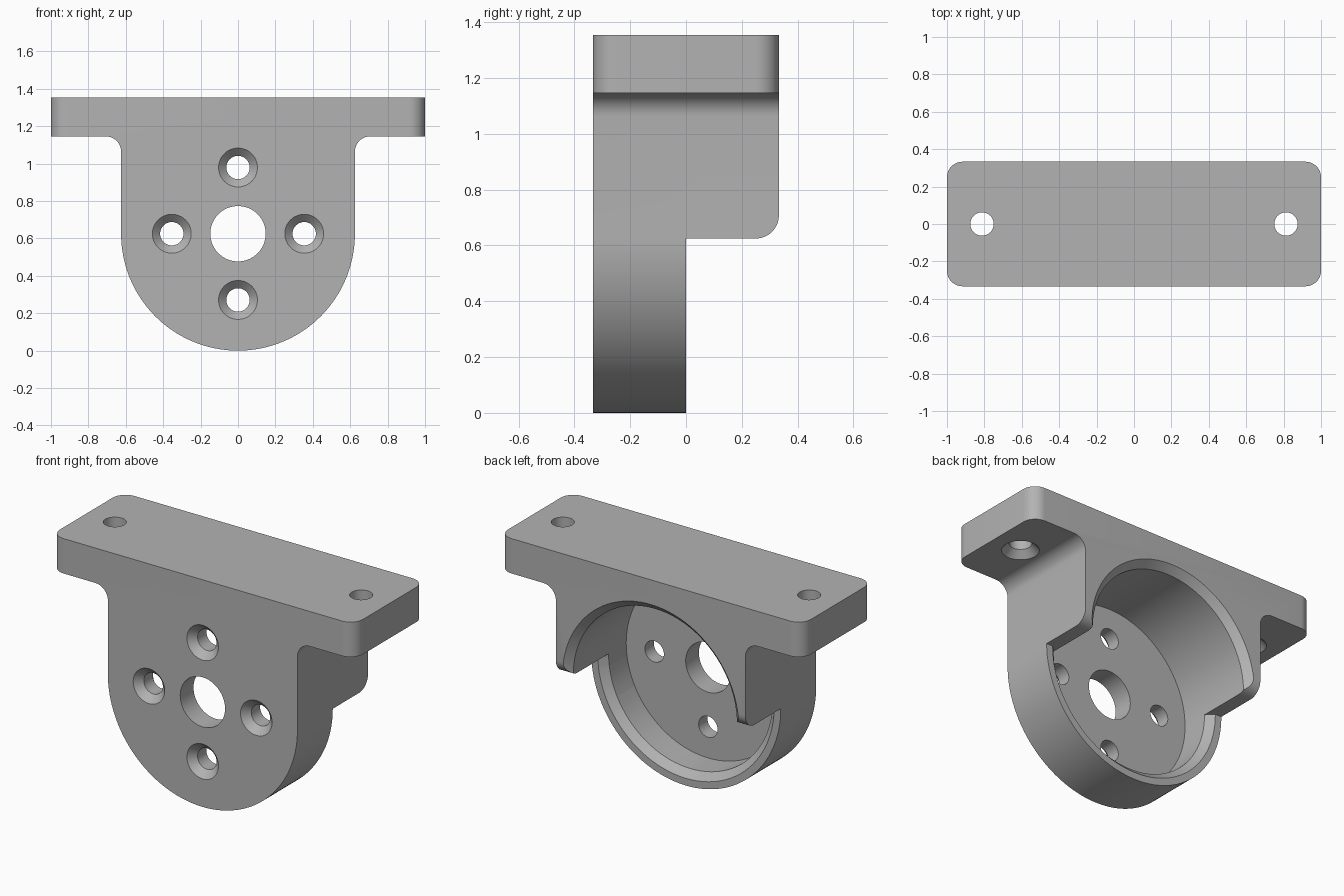
import bpy, bmesh
from math import sin, cos, pi, radians
from mathutils import Vector

cube = bpy.data.objects.get("Cube")
if cube:
    bpy.data.objects.remove(cube, do_unlink=True)

# Main sizes
HALF_W, HALF_D, TOP = 1.0, 0.333, 1.354
PLATE_Z, R, FILLET = 1.146, 0.625, 0.083
POCKET, FLOOR_Y, CHAMFER = 0.54, -0.208, 0.042
BOLT, SINK = 0.0625, 0.104


def arc(cx, cz, r, start, end, n):
    angles = [radians(start + (end - start) * i / n) for i in range(n + 1)]
    return [(cx + r * cos(a), cz + r * sin(a)) for a in angles]


def make_object(name, bm):
    bmesh.ops.recalc_face_normals(bm, faces=bm.faces)
    mesh = bpy.data.meshes.new(name)
    bm.to_mesh(mesh)
    bm.free()
    obj = bpy.data.objects.new(name, mesh)
    bpy.context.collection.objects.link(obj)
    return obj


def loft(bm, rings):
    """Join rings of equal length into a closed solid."""
    loops = [[bm.verts.new(p) for p in ring] for ring in rings]
    n = len(loops[0])
    for a, b in zip(loops, loops[1:]):
        for i in range(n):
            j = (i + 1) % n
            bm.faces.new((a[i], a[j], b[j], b[i]))
    bm.faces.new(loops[0])
    bm.faces.new(loops[-1])


def lathe(name, origin, axis, profile, n=48):
    """Solid of revolution from (distance, radius) pairs along an axis."""
    axis = Vector(axis)
    u = axis.orthogonal().normalized()
    v = axis.cross(u)
    bm = bmesh.new()
    loft(bm, [[Vector(origin) + axis * t + u * x + v * y
               for x, y in arc(0, 0, r, 0, 360, n)[:-1]] for t, r in profile])
    return make_object(name, bm)


# Bracket body: T-shaped outline with a round bottom, extruded front to back
right = arc(0, R, R, -90, 0, 40)
right += arc(R + FILLET, PLATE_Z - FILLET, FILLET, 180, 90, 10)
right += [(HALF_W, PLATE_Z), (HALF_W, TOP)]
outline = right + [(-x, z) for x, z in reversed(right[1:])]
bm = bmesh.new()
loft(bm, [[(x, y, z) for x, z in outline] for y in (-HALF_D, HALF_D)])
corners = [e for e in bm.edges
           if all(abs(v.co.x) > HALF_W - 0.001 for v in e.verts)
           and abs(e.verts[0].co.z - e.verts[1].co.z) > 0.1]
bmesh.ops.bevel(bm, geom=corners, offset=FILLET, segments=10,
                profile=0.5, affect='EDGES')
bracket = make_object("motor_bracket", bm)

cutters = []

# Step under the rear half, leaving legs with a rounded lower edge
step = [(0, -0.2), (0, R)] + arc(HALF_D - FILLET, R + FILLET, FILLET, -90, 0, 10)
step += [(HALF_D + 0.2, R + FILLET), (HALF_D + 0.2, -0.2)]
bm = bmesh.new()
loft(bm, [[(x, y, z) for y, z in step] for x in (-1.2, 1.2)])
cutters.append(make_object("step_cutter", bm))

# Round pocket with a chamfered rear mouth
cutters.append(lathe("pocket_cutter", (0, 0, R), (0, 1, 0),
                     [(FLOOR_Y, POCKET), (HALF_D - CHAMFER, POCKET),
                      (HALF_D + 0.02, POCKET + CHAMFER + 0.02)], 96))

# Chamfer on the lower half of the rim, at the step
bm = bmesh.new()
loft(bm, [[(x, y, z) for x, z in arc(0, R, POCKET + CHAMFER + y, 180, 360, 48)]
          for y in (-CHAMFER - 0.01, 0.02)])
cutters.append(make_object("rim_chamfer_cutter", bm))

# Shaft hole and four countersunk screw holes in the front wall
cutters.append(lathe("shaft_cutter", (0, -0.5, R), (0, 1, 0),
                     [(0, 0.148), (0.5, 0.148)], 64))
sink = [(-0.02, SINK + 0.02), (0, SINK), (SINK - BOLT, BOLT), (0.3, BOLT)]
for i in range(4):
    a = i * pi / 2
    cutters.append(lathe("screw_cutter", (0.354 * cos(a), -HALF_D, R + 0.354 * sin(a)),
                         (0, 1, 0), sink))

# Mounting holes through the plate, countersunk from below
for side in (-1, 1):
    cutters.append(lathe("mount_cutter", (side * 0.8125, 0, PLATE_Z), (0, 0, 1), sink))

bpy.ops.object.select_all(action='DESELECT')
bpy.context.view_layer.objects.active = bracket
bracket.select_set(True)
for cutter in cutters:
    cutter.hide_render = True
    mod = bracket.modifiers.new(cutter.name, 'BOOLEAN')
    mod.operation = 'DIFFERENCE'
    mod.solver = 'EXACT'
    mod.object = cutter
    bpy.ops.object.modifier_apply(modifier=mod.name)
    bpy.data.objects.remove(cutter, do_unlink=True)

# Plain grey finish
grey = bpy.data.materials.new("plain_grey")
grey.use_nodes = True
colour = (0.45, 0.45, 0.45, 1)
grey.diffuse_color = colour
grey.node_tree.nodes["Principled BSDF"].inputs["Base Color"].default_value = colour
bracket.data.materials.clear()
bracket.data.materials.append(grey)
bpy.ops.object.shade_smooth_by_angle(angle=radians(30))
